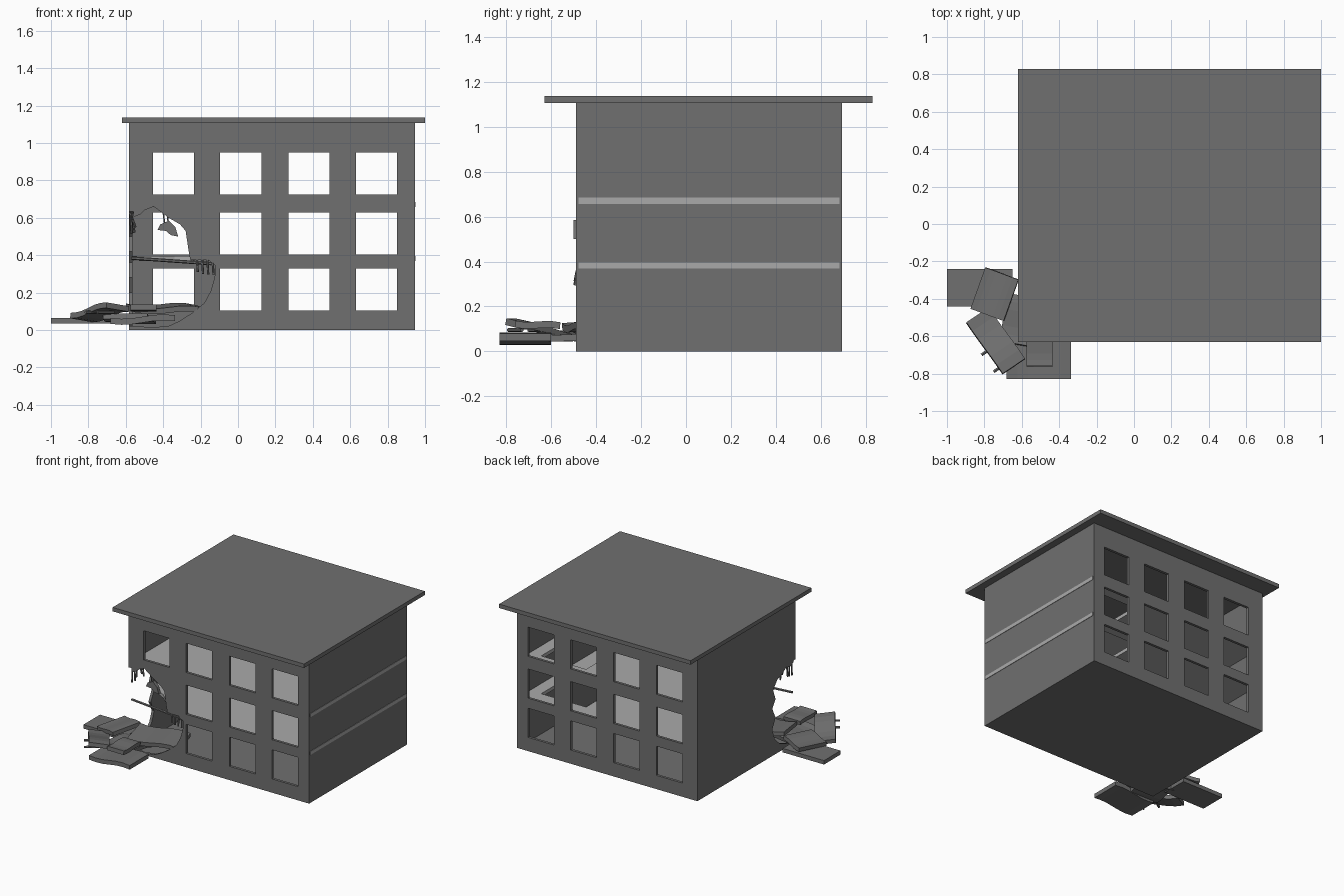
import bpy, bmesh, math, random
from mathutils import Vector, Matrix, Euler

if "Cube" in bpy.data.objects:
    bpy.data.objects.remove(bpy.data.objects["Cube"])

random.seed(4)


def material(name, v):
    m = bpy.data.materials.new(name)
    m.diffuse_color = (v, v, v, 1)
    m.use_nodes = True
    m.node_tree.nodes["Principled BSDF"].inputs["Base Color"].default_value = m.diffuse_color
    return m


DARK = material("concrete", 0.16)
LIGHT = material("floor_grey", 0.4)


def finish(name, bm, mat=DARK):
    bmesh.ops.recalc_face_normals(bm, faces=bm.faces[:])
    me = bpy.data.meshes.new(name)
    bm.to_mesh(me)
    bm.free()
    me.materials.append(mat)
    ob = bpy.data.objects.new(name, me)
    bpy.context.collection.objects.link(ob)
    return ob


def box(name, lo, hi, mat=DARK):
    bm = bmesh.new()
    lo, hi = Vector(lo), Vector(hi)
    size = hi - lo
    bmesh.ops.create_cube(bm, size=1, matrix=Matrix.Translation((lo + hi) / 2) @ Matrix.Diagonal((*size, 1)))
    return finish(name, bm, mat)


def prism(name, pts, axis, a, b, mat=DARK):
    """Outline in the two other axes, extruded from a to b along axis."""
    def put(p, d):
        c = list(p)
        c.insert(axis, d)
        return c
    bm = bmesh.new()
    face = bm.faces.new([bm.verts.new(put(p, a)) for p in pts])
    ext = bmesh.ops.extrude_face_region(bm, geom=[face])["geom"]
    shift = Vector(put((0, 0), b - a))
    bmesh.ops.translate(bm, vec=shift, verts=[e for e in ext if isinstance(e, bmesh.types.BMVert)])
    return finish(name, bm, mat)


def cut(ob, cutter):
    cutter.hide_render = True
    mod = ob.modifiers.new("cut", 'BOOLEAN')
    mod.operation, mod.solver, mod.object = 'DIFFERENCE', 'EXACT', cutter
    bpy.context.view_layer.objects.active = ob
    bpy.ops.object.modifier_apply(modifier=mod.name)
    bpy.data.objects.remove(cutter)


def rebar(name, p, q, r=0.006):
    p, q = Vector(p), Vector(q)
    d = q - p
    bm = bmesh.new()
    m = Matrix.Translation((p + q) / 2) @ d.to_track_quat('Z', 'Y').to_matrix().to_4x4()
    bmesh.ops.create_cone(bm, cap_ends=True, segments=6, radius1=r, radius2=r, depth=d.length, matrix=m)
    return finish(name, bm)


def slab(name, size, loc, rot=(0, 0, 0), bend=0.0):
    """Fallen slab, sagging or arching along its length."""
    m = Matrix.Translation(loc) @ Euler([math.radians(a) for a in rot]).to_matrix().to_4x4()
    sx, sy, sz = size
    n = 6
    bm = bmesh.new()
    rings = []
    for i in range(n + 1):
        t = i / n * 2 - 1
        z = bend * math.sin(t * math.pi * 0.8)
        rings.append([bm.verts.new(m @ Vector((t * sx / 2, y * sy / 2, z + k * sz / 2)))
                      for y, k in ((-1, -1), (1, -1), (1, 1), (-1, 1))])
    for a, b in zip(rings, rings[1:]):
        for j in range(4):
            bm.faces.new((a[j], a[(j + 1) % 4], b[(j + 1) % 4], b[j]))
    bm.faces.new(rings[0])
    bm.faces.new(rings[-1])
    return finish(name, bm)


# Hollow building shell
X0, X1, Y0, Y1, H, T = -0.583, 0.945, -0.49, 0.695, 1.11, 0.02
walls = box("walls", (X0, Y0, 0), (X1, Y1, H))
cut(walls, box("inside", (X0 + T, Y0 + T, 0.01), (X1 - T, Y1 - T, H - 0.01)))

# Windows on front and back; the two lower ones at the broken corner are gone
for c in range(4):
    x = (-0.455, -0.095, 0.27, 0.63)[c]
    for z in (0.105, 0.405, 0.725):
        front = 0 if c == 0 and z < 0.7 else -1
        cut(walls, box("window", (x, front, z), (x + 0.22, 1, z + 0.223)))

# Blasted corner: ragged outlines on the front and left walls
front_hole = [(-0.7, 0.66), (-0.585, 0.635), (-0.555, 0.605), (-0.52, 0.62), (-0.5, 0.64), (-0.45, 0.66),
              (-0.41, 0.63), (-0.37, 0.60), (-0.31, 0.565), (-0.28, 0.53), (-0.265, 0.43), (-0.255, 0.375),
              (-0.16, 0.375), (-0.12, 0.345), (-0.125, 0.28), (-0.145, 0.21), (-0.18, 0.145),
              (-0.24, 0.095), (-0.31, 0.05), (-0.37, 0.022), (-0.46, 0.014), (-0.53, 0.02), (-0.7, 0.03)]
side_hole = [(-0.6, 0.65), (-0.49, 0.635), (-0.43, 0.60), (-0.38, 0.615), (-0.33, 0.58), (-0.27, 0.56),
             (-0.22, 0.5), (-0.25, 0.42), (-0.21, 0.36), (-0.25, 0.28), (-0.21, 0.2), (-0.24, 0.12),
             (-0.3, 0.06), (-0.4, 0.022), (-0.6, 0.03)]
cut(walls, prism("front_hole", front_hole, 1, -0.6, Y0 + T + 0.005))
cut(walls, prism("side_hole", side_hole, 0, -0.7, X0 + T + 0.005))

# Flat roof with overhang
box("roof", (-0.62, -0.63, 1.106), (1.0, 0.83, 1.136))

# Floors with a stair opening, the lower one broken at the corner
for name, z in (("lower_floor", 0.368), ("upper_floor", 0.657)):
    floor = box(name, (-0.575, -0.478, z), (0.948, 0.683, z + 0.027), LIGHT)
    cut(floor, box("stair_opening", (0.45, 0.1, z - 0.1), (0.83, 0.565, z + 0.1)))
    if z < 0.5:
        broken = [(-0.7, -0.15), (-0.56, -0.18), (-0.5, -0.26), (-0.42, -0.3),
                  (-0.34, -0.38), (-0.25, -0.4), (-0.2, -0.6), (-0.7, -0.6)]
        cut(floor, prism("break", broken, 2, z - 0.1, z + 0.1))

# Fallen slabs
slab("slab_far", (0.35, 0.20, 0.03), (-0.825, -0.34, 0.05))
slab("slab_tilted", (0.19, 0.235, 0.03), (-0.745, -0.375, 0.098), (4, -5, -20), 0.006)
slab("slab_long", (0.34, 0.145, 0.03), (-0.74, -0.625, 0.095), (-8, -7, -55), 0.012)
slab("slab_near", (0.345, 0.23, 0.032), (-0.508, -0.715, 0.056), (0, 0, 0), 0.012)
slab("slab_top", (0.20, 0.14, 0.03), (-0.505, -0.66, 0.118), (0, 4, 90), 0.006)
slab("slab_inside", (0.38, 0.23, 0.03), (-0.39, -0.40, 0.115), (4, 4, 12), 0.016)
slab("slab_under", (0.26, 0.24, 0.03), (-0.58, -0.52, 0.06), (0, 9, 80), 0.012)

# Piece of wall hanging from the top of the hole
hanging = [(-0.43, 0.535), (-0.415, 0.565), (-0.37, 0.585), (-0.335, 0.55), (-0.32, 0.5), (-0.36, 0.508), (-0.385, 0.53)]
prism("hanging_fragment", hanging, 1, -0.5, -0.475)
for i, x in enumerate((-0.39, -0.37)):
    rebar(f"hanger_{i}", (x, -0.483, 0.55), (x - 0.01, -0.48, 0.63), 0.004)

# Reinforcing bars sticking out of broken edges
for i in range(5):
    y = -0.46 + i * 0.03
    rebar(f"side_bar_{i}", (-0.573, y, 0.62), (-0.575 + random.uniform(0, .03), y - 0.01, random.uniform(0.51, 0.56)))
for i in range(4):
    x = -0.22 + i * 0.028
    rebar(f"front_bar_{i}", (x, -0.48, 0.385), (x + 0.005, -0.495, random.uniform(0.29, 0.33)))
for i, (x, y) in enumerate(((-0.80, -0.69), (-0.735, -0.78))):
    rebar(f"slab_bar_{i}", (x + 0.07, y + 0.05, 0.095), (x - 0.015, y - 0.01, 0.095), 0.009)
rebar("loose_bar", (-0.57, -0.47, 0.385), (-0.14, -0.475, 0.355), 0.009)
